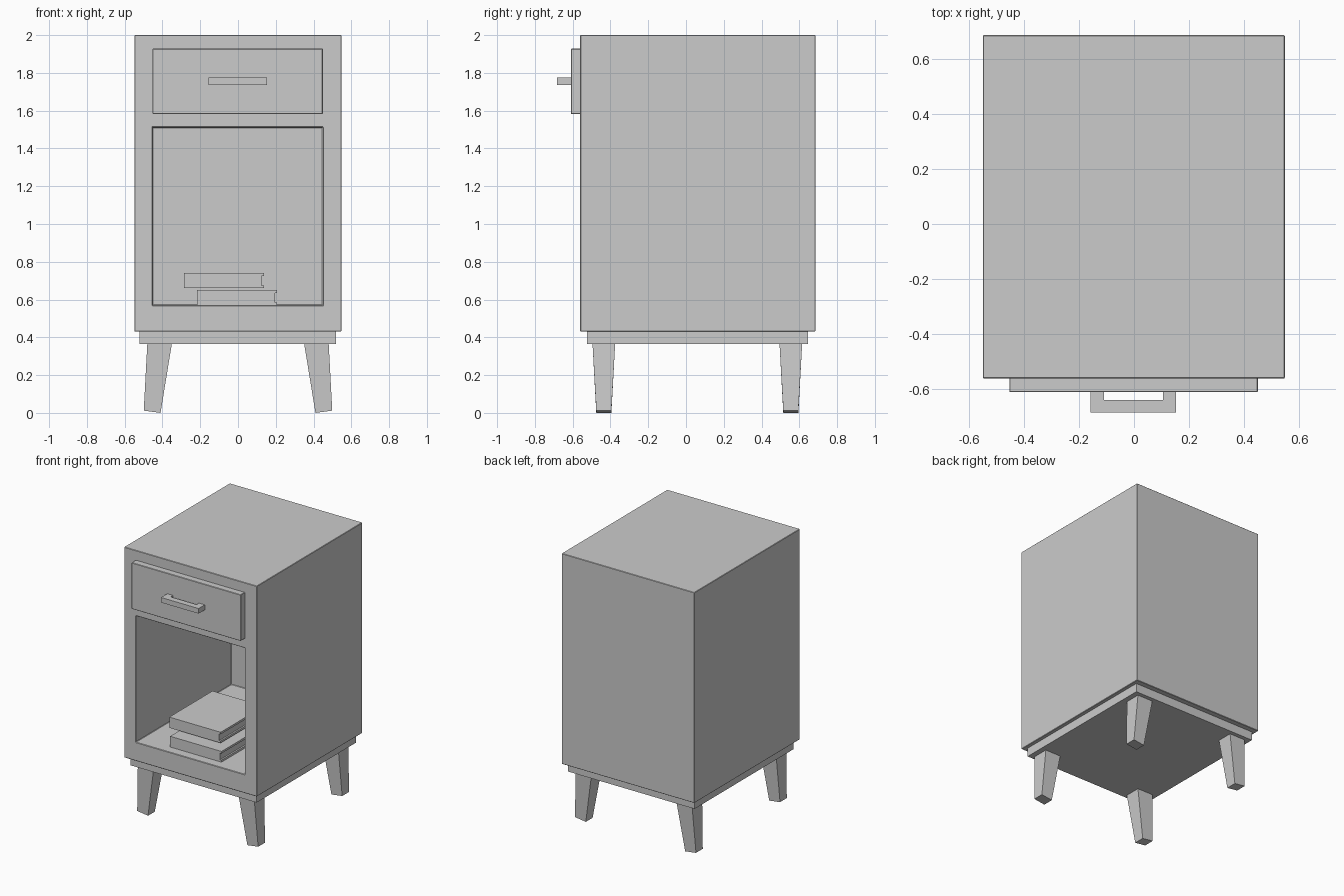
import bpy, bmesh

if "Cube" in bpy.data.objects:
    bpy.data.objects.remove(bpy.data.objects["Cube"])


def add_object(name, bm, origin=(0, 0, 0)):
    bmesh.ops.recalc_face_normals(bm, faces=bm.faces)
    mesh = bpy.data.meshes.new(name)
    bm.to_mesh(mesh)
    bm.free()
    obj = bpy.data.objects.new(name, mesh)
    obj.location = origin
    bpy.context.collection.objects.link(obj)
    return obj


def box(name, x, y, z):
    """Box from (min, max) ranges."""
    bm = bmesh.new()
    bmesh.ops.create_cube(bm, size=1)
    for v in bm.verts:
        v.co = [(r[0] + r[1]) / 2 + c * (r[1] - r[0]) for r, c in zip((x, y, z), v.co)]
    return add_object(name, bm)


def extrude(name, points, direction):
    """Extrude a closed profile of 3D points along a vector."""
    bm = bmesh.new()
    face = bm.faces.new([bm.verts.new(p) for p in points])
    new = bmesh.ops.extrude_face_region(bm, geom=[face], use_keep_orig=True)["geom"]
    verts = [g for g in new if isinstance(g, bmesh.types.BMVert)]
    bmesh.ops.translate(bm, verts=verts, vec=direction)
    return add_object(name, bm)


def bevel(obj, width):
    mod = obj.modifiers.new("Edge bevel", "BEVEL")
    mod.width = width
    mod.segments = 1
    mod.limit_method = "ANGLE"


# Cabinet body with an open compartment
body = box("cabinet_body", (-0.548, 0.547), (-0.56, 0.685), (0.43, 2.0))
cutter = box("compartment_cutter", (-0.452, 0.449), (-0.8, 0.567), (0.57, 1.512))
cutter.hide_render = True
cutter.hide_viewport = True
cut = body.modifiers.new("Compartment", "BOOLEAN")
cut.operation = "DIFFERENCE"
cut.solver = "EXACT"
cut.object = cutter
bevel(body, 0.003)

# Drawer front and bracket handle
drawer = box("drawer_front", (-0.452, 0.449), (-0.61, -0.558), (1.583, 1.928))
bevel(drawer, 0.003)
extrude("drawer_handle",
        [(x, y, 1.737) for x, y in (
            (-0.157, -0.609), (-0.157, -0.683), (0.153, -0.683), (0.153, -0.609),
            (0.105, -0.609), (0.105, -0.638), (-0.109, -0.638), (-0.109, -0.609))],
        (0, 0, 0.038))

# Plinth under the cabinet
box("base_plinth", (-0.522, 0.52), (-0.523, 0.645), (0.365, 0.431))

# Tapered, splayed legs mirrored to all four corners
bm = bmesh.new()
rings = []
for outer, inner, y0, y1 in (
        ((-0.499, 0.012), (-0.41, 0.0), -0.475, -0.395),
        ((-0.480, 0.368), (-0.35, 0.368), -0.495, -0.375)):
    rings.append([bm.verts.new((x, y - 0.06, z)) for (x, z), y in
                  ((outer, y0), (inner, y0), (inner, y1), (outer, y1))])
low, high = rings
bm.faces.new(low[::-1])
bm.faces.new(high)
for i in range(4):
    j = (i + 1) % 4
    bm.faces.new((low[i], low[j], high[j], high[i]))
legs = add_object("legs", bm, (0, 0.06, 0))
mirror = legs.modifiers.new("Four corners", "MIRROR")
mirror.use_axis = (True, True, False)

# Two books with the page block recessed on the right
for name, x, y, z in (("lower_book", -0.217, -0.49, 0.57),
                      ("upper_book", -0.287, -0.40, 0.66)):
    w, h, t, inset = 0.424, 0.08, 0.015, 0.012
    profile = [(0, 0), (w, 0), (w, t), (w - inset, t),
               (w - inset, h - t), (w, h - t), (w, h), (0, h)]
    extrude(name, [(x + px, y, z + pz) for px, pz in profile], (0, 0.51, 0))
